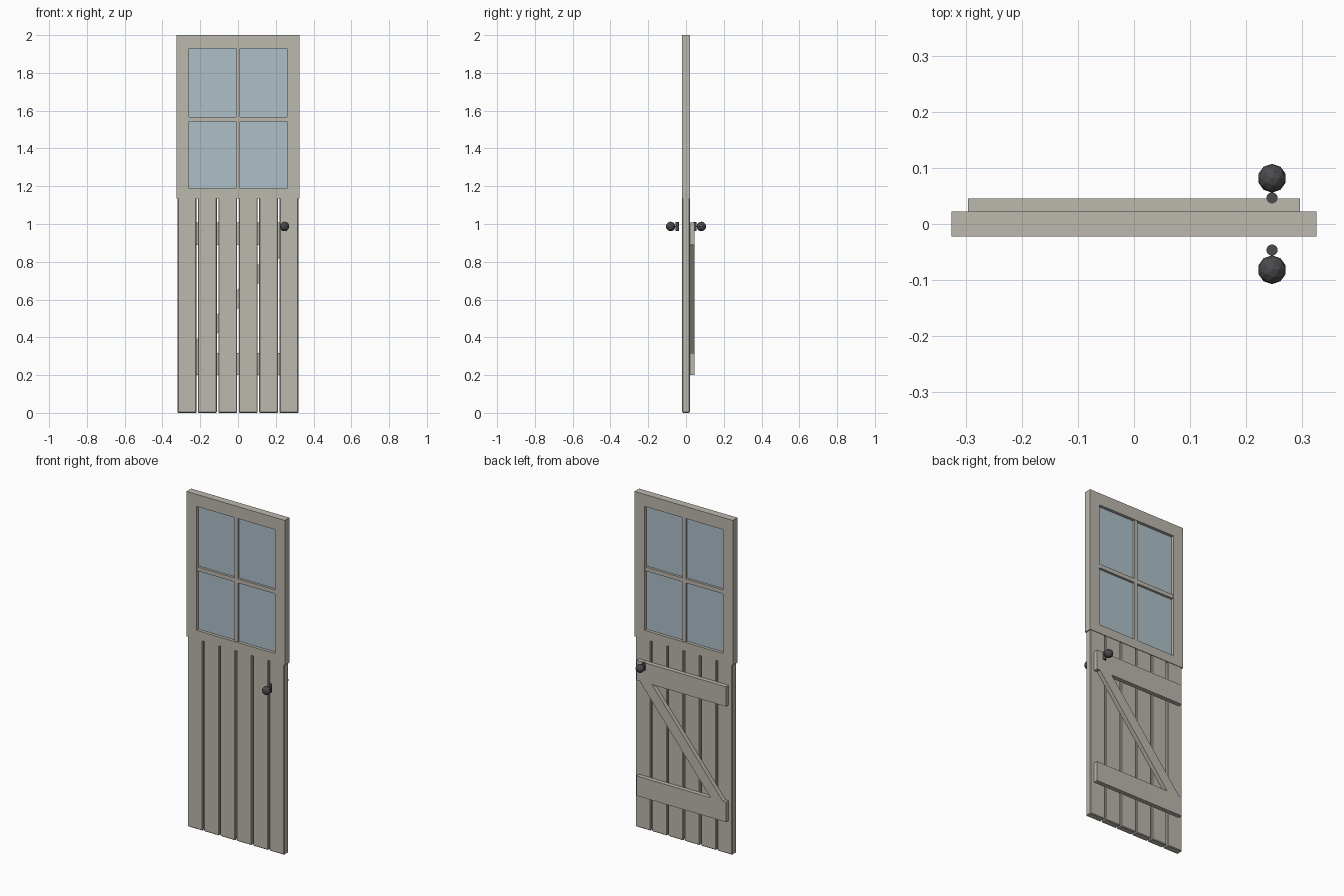
import bpy, bmesh, math
from mathutils import Matrix, Vector

if "Cube" in bpy.data.objects:
    bpy.data.objects.remove(bpy.data.objects["Cube"])


def material(name, rgb):
    m = bpy.data.materials.new(name)
    m.diffuse_color = (*rgb, 1)
    m.use_nodes = True
    m.node_tree.nodes["Principled BSDF"].inputs["Base Color"].default_value = m.diffuse_color
    return m


WOOD = material("pale grey paint", (0.50, 0.48, 0.42))
GLASS = material("pale blue glass", (0.42, 0.53, 0.58))
METAL = material("dark iron", (0.07, 0.07, 0.075))


def finish(bm, name, mat):
    bmesh.ops.recalc_face_normals(bm, faces=bm.faces)
    me = bpy.data.meshes.new(name)
    bm.to_mesh(me)
    bm.free()
    me.materials.append(mat)
    ob = bpy.data.objects.new(name, me)
    bpy.context.collection.objects.link(ob)
    return ob


def box(name, x, y, z, mat, bevel=0):
    """Box from (min, max) ranges, with optional chamfered edges."""
    bm = bmesh.new()
    size = [r[1] - r[0] for r in (x, y, z)]
    mid = [(r[1] + r[0]) / 2 for r in (x, y, z)]
    bmesh.ops.create_cube(bm, size=1, matrix=Matrix.Translation(mid) @ Matrix.Diagonal((*size, 1)))
    if bevel:
        bmesh.ops.bevel(bm, geom=bm.edges[:], offset=bevel, segments=1, affect='EDGES')
    return finish(bm, name, mat)


def extrude_faces(bm, depth):
    out = bmesh.ops.extrude_face_region(bm, geom=bm.faces[:])
    verts = [v for v in out["geom"] if isinstance(v, bmesh.types.BMVert)]
    bmesh.ops.translate(bm, verts=verts, vec=(0, depth, 0))


# Upper window frame: a rectangular ring given thickness
def rect(bm, w, z0, z1, y):
    return [bm.verts.new(p) for p in ((-w, y, z0), (w, y, z0), (w, y, z1), (-w, y, z1))]


bm = bmesh.new()
outer = rect(bm, 0.325, 1.135, 2.0, -0.022)
inner = rect(bm, 0.259, 1.188, 1.928, -0.022)
for i in range(4):
    j = (i + 1) % 4
    bm.faces.new((outer[i], outer[j], inner[j], inner[i]))
extrude_faces(bm, 0.044)
finish(bm, "window_frame", WOOD)

# Glazing bars and glass
box("vertical_glazing_bar", (-0.011, 0.011), (-0.018, 0.018), (1.188, 1.928), WOOD)
for side, x in (("left", (-0.259, -0.011)), ("right", (0.011, 0.259))):
    box("horizontal_glazing_bar_" + side, x, (-0.018, 0.018), (1.542, 1.566), WOOD)
box("window_glass", (-0.26, 0.26), (-0.004, 0.004), (1.187, 1.929), GLASS)

# Six lower planks with narrow open gaps
for i in range(6):
    c = (i - 2.5) * 0.108
    box(f"plank_{i + 1}", (c - 0.05, c + 0.05), (-0.02, 0.02), (0, 1.138), WOOD, 0.004)

# Z-shaped bracing on the back
box("lower_brace", (-0.296, 0.296), (0.02, 0.045), (0.2, 0.318), WOOD)
box("upper_brace", (-0.296, 0.296), (0.02, 0.045), (0.89, 1.008), WOOD)
bm = bmesh.new()
bm.faces.new([bm.verts.new((x, 0.02, z)) for x, z in
              ((-0.276, 0.318), (-0.194, 0.318), (0.275, 0.89), (0.193, 0.89))])
extrude_faces(bm, 0.025)
finish(bm, "diagonal_brace", WOOD)

# Knob and short upright stem on each face
for side, s in (("front", -1), ("back", 1)):
    bm = bmesh.new()
    bmesh.ops.create_icosphere(bm, subdivisions=2, radius=0.0255,
                               matrix=Matrix.Translation((0.246, s * 0.0815, 0.987)))
    finish(bm, side + "_knob", METAL)
    bm = bmesh.new()
    bmesh.ops.create_cone(bm, cap_ends=True, segments=16, radius1=0.01, radius2=0.01, depth=0.046,
                          matrix=Matrix.Translation((0.246, s * 0.0465, 0.987)))
    finish(bm, side + "_knob_stem", METAL)
